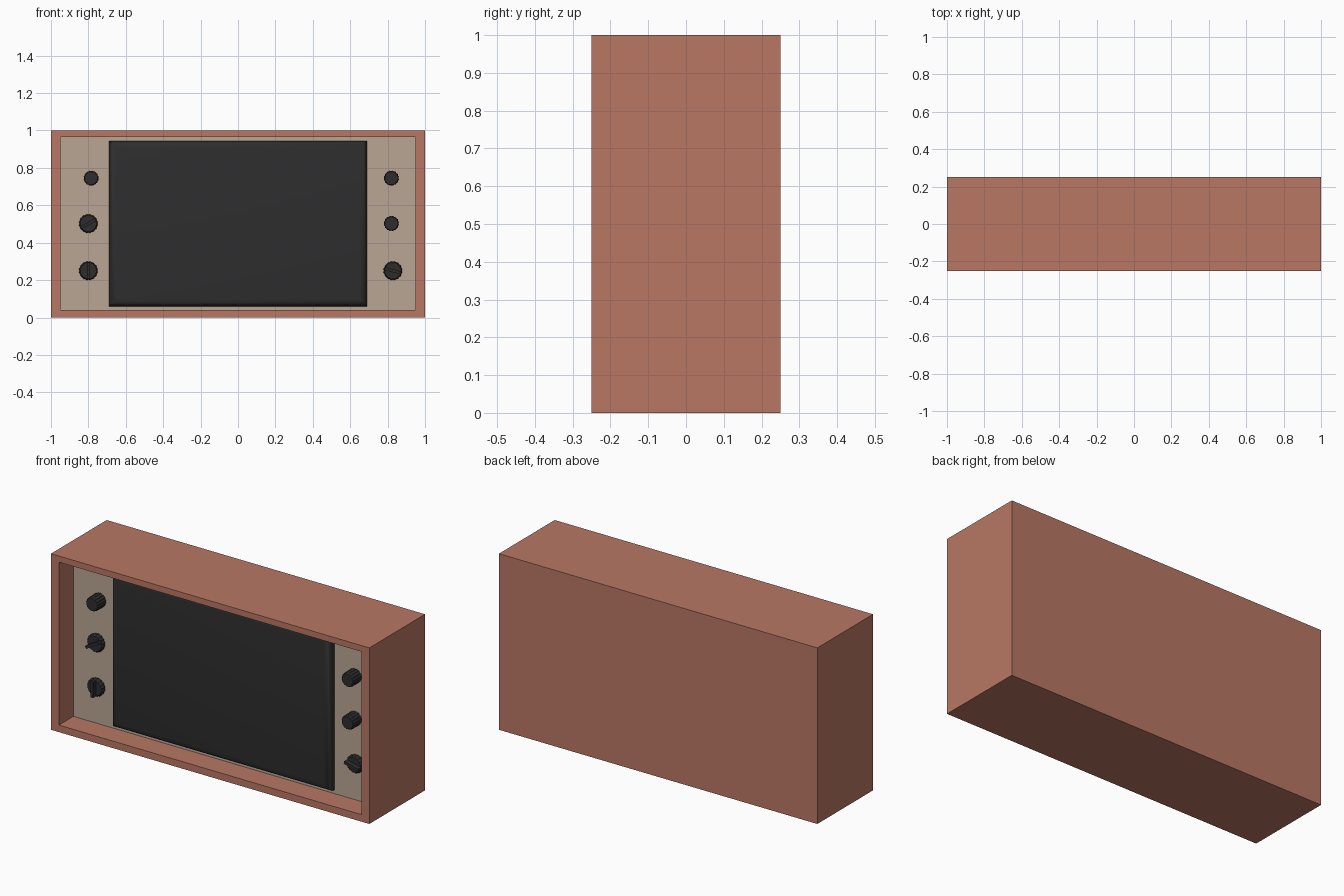
import bpy, bmesh, math
from mathutils import Matrix

default = bpy.data.objects.get("Cube")
if default:
    bpy.data.objects.remove(default, do_unlink=True)


def material(name, rgb):
    m = bpy.data.materials.new(name)
    m.use_nodes = True
    m.diffuse_color = (*rgb, 1)
    m.node_tree.nodes["Principled BSDF"].inputs["Base Color"].default_value = (*rgb, 1)
    return m


BRICK = material("brick red casing", (0.48, 0.187, 0.126))
BEIGE = material("beige panel", (0.49, 0.38, 0.296))
BLACK = material("soft black", (0.027, 0.027, 0.027))

PANEL_Y = -0.12   # front surface of the control panel


def finish(bm, name, mat, smooth=False):
    bmesh.ops.recalc_face_normals(bm, faces=bm.faces)
    mesh = bpy.data.meshes.new(name)
    bm.to_mesh(mesh)
    bm.free()
    mesh.materials.append(mat)
    ob = bpy.data.objects.new(name, mesh)
    bpy.context.collection.objects.link(ob)
    if smooth:
        bpy.ops.object.select_all(action="DESELECT")
        ob.select_set(True)
        bpy.context.view_layer.objects.active = ob
        bpy.ops.object.shade_smooth_by_angle(angle=math.radians(40))
    return ob


def add_box(bm, center, size, turn=0):
    mat = (Matrix.Translation(center) @ Matrix.Rotation(turn, 4, "Y")
           @ Matrix.Diagonal((*size, 1)))
    return bmesh.ops.create_cube(bm, size=1, matrix=mat)["verts"]


def front_face(bm):
    return min(bm.faces, key=lambda f: f.calc_center_median().y)


def add_drum(bm, x, z, radius, length, sides=32):
    """Fluted cylinder standing forward from the panel, with a chamfered front rim."""
    rings = []
    for y, scale in ((0.005, 1), (-length + 0.008, 1), (-length, 0.88)):
        ring = []
        for i in range(sides):
            a = 2 * math.pi * i / sides
            r = radius * scale * (1 if i % 2 else 0.93)
            ring.append(bm.verts.new((x + r * math.cos(a), PANEL_Y + y, z + r * math.sin(a))))
        rings.append(ring)
    for a, b in zip(rings, rings[1:]):
        for i in range(sides):
            j = (i + 1) % sides
            bm.faces.new((a[i], a[j], b[j], b[i]))
    bm.faces.new(rings[0])
    bm.faces.new(rings[-1])


# Casing: solid block with a recess pushed into its front
bm = bmesh.new()
add_box(bm, (0, 0, 0.5), (2, 0.5, 1))
face = front_face(bm)
rim = bmesh.ops.extrude_discrete_faces(bm, faces=[face])["faces"][0]
for v in rim.verts:
    v.co.x *= 0.95
    v.co.z = 0.04 if v.co.z < 0.5 else 0.965
floor = bmesh.ops.extrude_discrete_faces(bm, faces=[rim])["faces"][0]
for v in floor.verts:
    v.co.y = PANEL_Y + 0.02
finish(bm, "casing", BRICK)

# Control panel filling the bottom of the recess
bm = bmesh.new()
add_box(bm, (0, PANEL_Y + 0.01, 0.5025), (1.9, 0.02, 0.925))
finish(bm, "control_panel", BEIGE)

# Screen: raised slab with a rounded front rim
bm = bmesh.new()
add_box(bm, (0, PANEL_Y - 0.017, 0.5025), (1.38, 0.054, 0.885))
bmesh.ops.bevel(bm, geom=list(front_face(bm).edges), offset=0.04,
                segments=5, profile=0.5, affect="EDGES")
finish(bm, "screen", BLACK, smooth=True)

# Push-style knobs
for name, x, z in (("upper_right_knob", -0.785, 0.745),
                   ("upper_left_knob", 0.82, 0.745),
                   ("middle_left_knob", 0.82, 0.503)):
    bm = bmesh.new()
    add_drum(bm, x, z, 0.041, 0.07)
    finish(bm, name, BLACK)

# Rotary dials with a grip bar across the face
for name, x, z, turn in (("middle_right_dial", -0.80, 0.502, -30),
                         ("lower_right_dial", -0.80, 0.25, 90),
                         ("lower_left_dial", 0.828, 0.25, 15)):
    bm = bmesh.new()
    add_drum(bm, x, z, 0.051, 0.025)
    add_box(bm, (x, PANEL_Y - 0.035, z), (0.09, 0.03, 0.016), math.radians(turn))
    finish(bm, name, BLACK)
